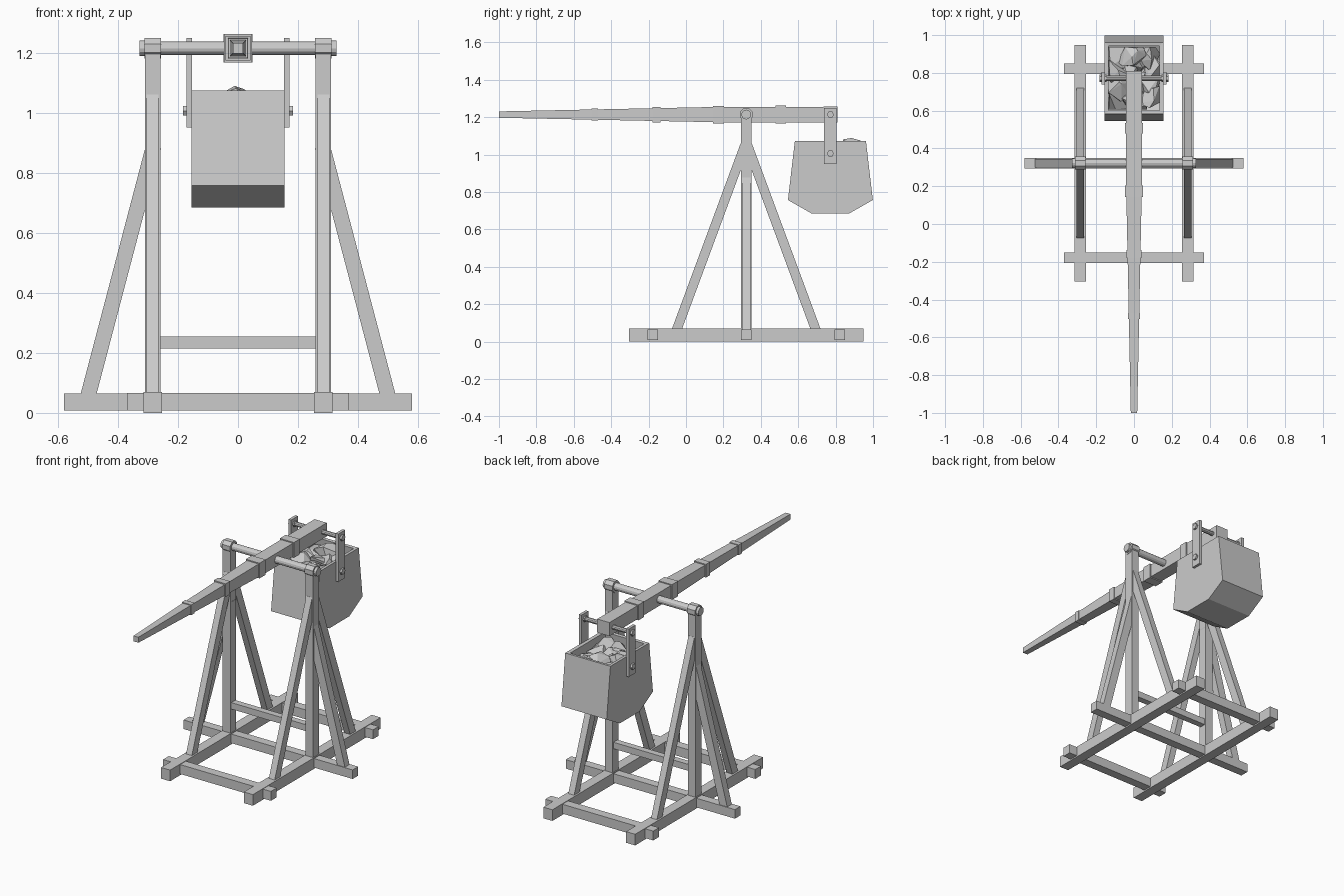
import bpy, bmesh, math, random
from mathutils import Vector

if "Cube" in bpy.data.objects:
    bpy.data.objects.remove(bpy.data.objects["Cube"])

random.seed(4)
YC, ZA = 0.322, 1.214      # pivot centre and axle height
YH = 0.772                 # hanging point of the bucket


def finish(name, bm):
    bmesh.ops.recalc_face_normals(bm, faces=bm.faces)
    me = bpy.data.meshes.new(name)
    bm.to_mesh(me)
    bm.free()
    ob = bpy.data.objects.new(name, me)
    bpy.context.collection.objects.link(ob)
    return ob


def box(name, x0, x1, y0, y1, z0, z1):
    bm = bmesh.new()
    bmesh.ops.create_cube(bm, size=1)
    for v in bm.verts:
        v.co = ((x0 + x1) / 2 + v.co.x * (x1 - x0),
                (y0 + y1) / 2 + v.co.y * (y1 - y0),
                (z0 + z1) / 2 + v.co.z * (z1 - z0))
    return finish(name, bm)


def loft(name, rings):
    bm = bmesh.new()
    loops = [[bm.verts.new(p) for p in r] for r in rings]
    n = len(loops[0])
    for a, b in zip(loops, loops[1:]):
        for i in range(n):
            bm.faces.new((a[i], a[(i + 1) % n], b[(i + 1) % n], b[i]))
    bm.faces.new(loops[0])
    bm.faces.new(loops[-1])
    return finish(name, bm)


def rod(name, x0, x1, y, z, r, sides, turn=0.0):
    def ring(x):
        return [(x, y + r * math.cos(turn + math.tau * i / sides),
                 z + r * math.sin(turn + math.tau * i / sides)) for i in range(sides)]
    return loft(name, [ring(x0), ring(x1)])


def slanted(name, x0, y0, z0, x1, y1, z1, wx, wy):
    # beam with level-cut ends
    def ring(x, y, z):
        return [(x + sx * wx / 2, y + sy * wy / 2, z)
                for sx, sy in ((-1, -1), (1, -1), (1, 1), (-1, 1))]
    return loft(name, [ring(x0, y0, z0), ring(x1, y1, z1)])


# base frame
box("base_centre_beam", -.58, .58, YC - .027, YC + .027, .008, .064)
for tag, d in (("front", -.5), ("back", .5)):
    box(tag + "_cross_beam", -.37, .37, YC + d - .028, YC + d + .028, .008, .066)
box("post_tie_bar", -.27, .27, YC - .02, YC + .02, .215, .255)

# each side: rail, post, head, braces, axle collar, hanger strap and bolts
for tag, s in (("left", -1), ("right", 1)):
    c = s * .284
    box(tag + "_base_rail", c - .031, c + .031, YC - .626, YC + .626, 0, .069)
    box(tag + "_post", c - .026, c + .026, YC - .029, YC + .029, .05, 1.2)
    rod(tag + "_post_head", c - .028, c + .028, YC, ZA, .037, 8, math.pi / 8)
    slanted(tag + "_side_brace", s * .501, YC, .05, s * .283, YC, .88, .053, .045)
    for end, d in (("front", -1), ("back", 1)):
        slanted(tag + "_" + end + "_brace", c, YC + d * .377, .05,
                c, YC + d * .003, 1.06, .04, .054)
    rod(tag + "_axle_collar", s * .31, s * .328, YC, ZA, .026, 12)
    box(tag + "_hanger_strap", *sorted((s * .153, s * .171)),
        YH - .033, YH + .033, .951, 1.248)
    for part, z in (("upper", ZA), ("lower", 1.006)):
        rod(tag + "_" + part + "_bolt", s * .145, s * .183, YH, z, .019, 6)

rod("axle", -.325, .325, YC, ZA, .022, 12)
rod("hanger_rod", -.165, .165, YH, ZA, .014, 10)

# tapered throwing arm
stations = [(-1, .017, .017), (.17, .041, .041), (.81, .042, .042)]


def square(y, hx, hz):
    return [(-hx, y, ZA - hz), (hx, y, ZA - hz), (hx, y, ZA + hz), (-hx, y, ZA + hz)]


loft("throwing_arm", [square(*s) for s in stations])

# arm bands
for i, (y, h, half) in enumerate(((.507, .048, .028), (.174, .047, .03),
                                  (-.158, .041, .021), (-.487, .032, .017))):
    loft("arm_band_%d" % (i + 1), [square(y - half, h, h), square(y + half, h, h)])

# bucket: extruded profile, open at the top, with thick walls
profile = [(-.19, 1.073), (-.227, .757), (-.098, .684),
           (.098, .684), (.227, .757), (.19, 1.073)]
bm = bmesh.new()
L = [bm.verts.new((-.155, YH + y, z)) for y, z in profile]
R = [bm.verts.new((.155, YH + y, z)) for y, z in profile]
for i in range(5):
    bm.faces.new((L[i], L[i + 1], R[i + 1], R[i]))
bm.faces.new(L)
bm.faces.new(R)
bucket = finish("counterweight_bucket", bm)
bm = bmesh.new()
bm.from_mesh(bucket.data)
# make sure the open shell faces outward before thickening
ref = Vector((0, YH, .88))
for f in bm.faces:
    if f.normal.dot(f.calc_center_median() - ref) < 0:
        f.normal_flip()
bm.to_mesh(bucket.data)
bm.free()
mod = bucket.modifiers.new("walls", 'SOLIDIFY')
mod.thickness = .02
mod.offset = -1
mod.use_even_offset = True


# stones filling the bucket
def stone(name, x, y, z, r, top):
    bm = bmesh.new()
    for _ in range(13):
        d = Vector([random.gauss(0, 1) for _ in range(3)]).normalized() * r
        p = Vector((x, y, z)) + Vector((d.x, d.y * 1.1, d.z * .8))
        bm.verts.new((max(-.134, min(.134, p.x)),
                      max(YH - .166, min(YH + .166, p.y)), min(top, p.z)))
    res = bmesh.ops.convex_hull(bm, input=bm.verts)
    junk = [v for v in bm.verts if not v.link_faces]
    bmesh.ops.delete(bm, geom=junk, context='VERTS')
    finish(name, bm)


n = 0
for dy in (-.12, -.04, .04, .12):
    for x in (-.085, 0, .085):
        n += 1
        stone("stone_%d" % n, x + random.uniform(-.015, .015), YH + dy,
              .99 + random.uniform(-.01, .015), .085, 1.068)
stone("stone_peak", -.01, YH + .11, 1.025, .08, 1.09)
